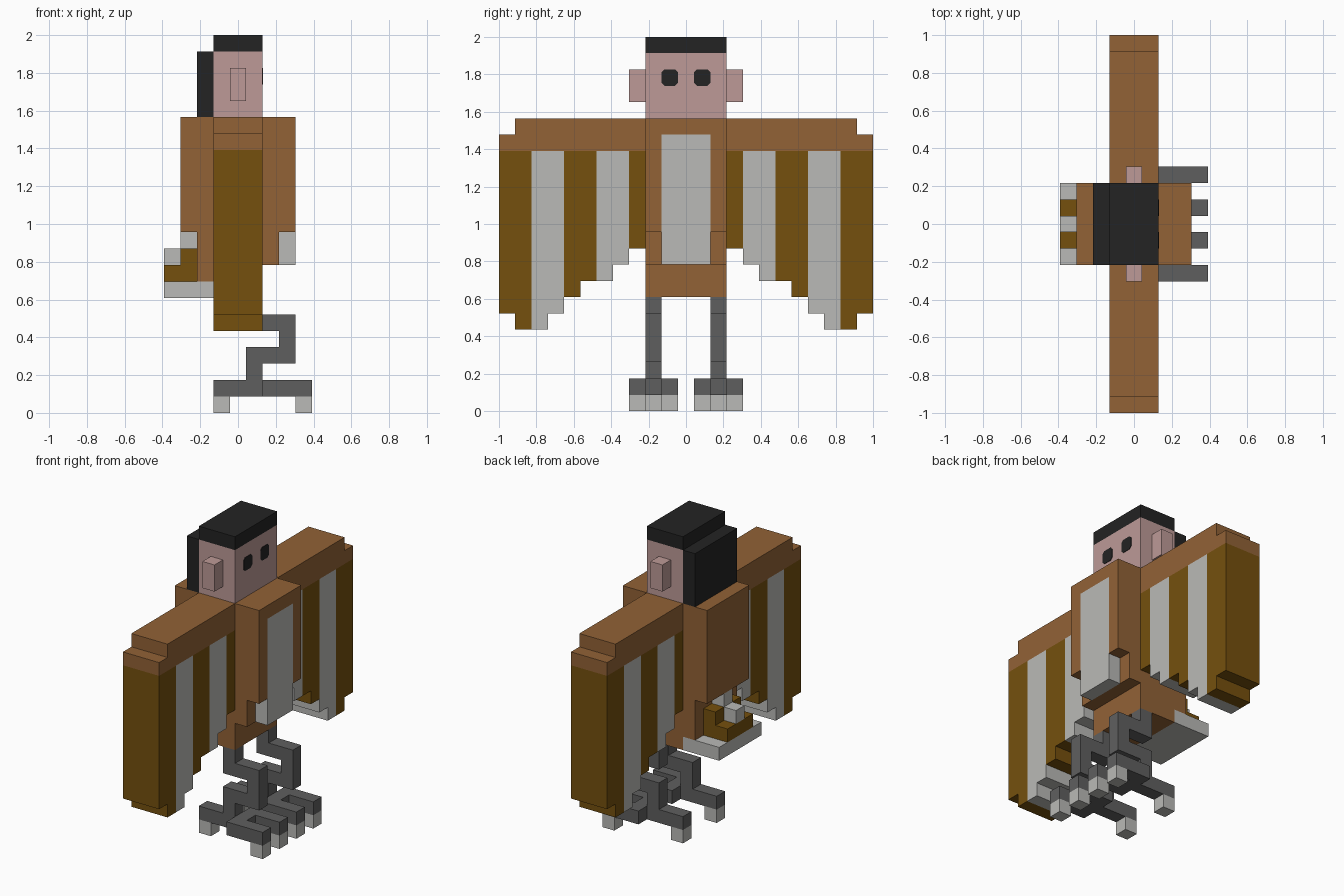
import bpy, bmesh
from mathutils import Vector

cube = bpy.data.objects.get("Cube")
if cube:
    bpy.data.objects.remove(cube, do_unlink=True)

U = 2 / 23  # size of one block


def lin(c):
    c /= 255
    return c / 12.92 if c <= 0.04045 else ((c + 0.055) / 1.055) ** 2.4


def material(name, rgb):
    col = (*[lin(c) for c in rgb], 1)
    m = bpy.data.materials.new(name)
    m.use_nodes = True
    m.diffuse_color = col
    bsdf = m.node_tree.nodes["Principled BSDF"]
    bsdf.inputs["Base Color"].default_value = col
    bsdf.inputs["Roughness"].default_value = 0.9
    return m


BROWN = material("brown_plumage", (146, 98, 54))
OLIVE = material("olive_feather", (117, 80, 13))
LIGHT = material("light_grey", (186, 186, 183))
DARK = material("dark_grey_leg", (95, 95, 95))
BLACK = material("black", (35, 35, 35))
SKIN = material("pink_skin", (189, 154, 151))


def blocks(name, mat, boxes, mirror=False):
    """Boxes given in block units as (x0, x1, y0, y1, z0, z1); mirror copies across y."""
    bm = bmesh.new()
    for x0, x1, y0, y1, z0, z1 in boxes:
        lo, hi = Vector((x0, y0, z0)) * U, Vector((x1, y1, z1)) * U
        for v in bmesh.ops.create_cube(bm, size=1)["verts"]:
            v.co = Vector([l + (c + 0.5) * (h - l) for l, h, c in zip(lo, hi, v.co)])
    return finish(name, mat, bm, mirror)


def finish(name, mat, bm, mirror):
    me = bpy.data.meshes.new(name)
    bm.to_mesh(me)
    bm.free()
    me.materials.append(mat)
    ob = bpy.data.objects.new(name, me)
    bpy.context.collection.objects.link(ob)
    if mirror:
        mod = ob.modifiers.new("Mirror", 'MIRROR')
        mod.use_axis = (False, True, False)
        mod.use_mirror_merge = False
    return ob


# Head, hair and ears
blocks("head", SKIN, [(-1.5, 1.5, -2.5, 2.5, 18, 22)])
blocks("hair", BLACK, [(-1.5, 1.5, -2.5, 2.5, 22, 23), (-2.5, -1.5, -2.5, 2.5, 18, 22)])
blocks("ears", SKIN, [(-0.5, 0.5, 2.5, 3.5, 19, 21)], mirror=True)

# Eyes: thin plates with clipped corners
bm = bmesh.new()
a, b = 0.5, 0.33
outline = [(a, -b), (a, b), (b, a), (-b, a), (-a, b), (-a, -b), (-b, -a), (b, -a)]
face = bm.faces.new([bm.verts.new(Vector((1.5, 1 + y, 20.5 + z)) * U) for y, z in outline])
top = bmesh.ops.extrude_face_region(bm, geom=[face])["geom"]
bmesh.ops.translate(bm, vec=(0.003, 0, 0), verts=[g for g in top if isinstance(g, bmesh.types.BMVert)])
bmesh.ops.recalc_face_normals(bm, faces=bm.faces)
finish("eyes", BLACK, bm, True)

# Torso with a stepped back and chest
blocks("torso", BROWN, [
    (-1.5, 1.5, -2.5, 2.5, 7, 18),
    (-2.5, -1.5, -2.5, 2.5, 8, 18),
    (-3.5, -2.5, -2.5, 2.5, 11, 18),
    (1.5, 2.5, -2.5, 2.5, 9, 18),
    (2.5, 3.5, -2.5, 2.5, 17, 18)])
blocks("chest_sides", BROWN, [(2.5, 3.5, 1.5, 2.5, 11, 17)], mirror=True)
blocks("belly", LIGHT, [(2.5, 3.5, -1.5, 1.5, 9, 17)])

# Tail: feather layers, narrower towards the top
blocks("tail_bottom", LIGHT, [(-4.5, -1.5, -2.5, 2.5, 7, 8)])
blocks("tail_middle", OLIVE, [(-4.5, -2.5, -1.5, 1.5, 8, 9), (-3.5, -2.5, -1.5, 1.5, 9, 10)])
blocks("tail_top", LIGHT, [(-4.5, -3.5, -0.5, 0.5, 9, 10), (-3.5, -2.5, -0.5, 0.5, 10, 11)])

# Wings: brown arm on top, striped feathers hanging below
blocks("wing_arms", BROWN, [(-1.5, 1.5, 2.5, 10.5, 16, 18), (-1.5, 1.5, 10.5, 11.5, 16, 17)], mirror=True)
feathers = {"olive": [], "light": []}
for i, bottom in enumerate([10, 9, 8, 8, 7, 6, 5, 5, 6]):
    stripe = "light" if ((i + 1) // 2) % 2 else "olive"
    feathers[stripe].append((-1.5, 1.5, 2.5 + i, 3.5 + i, bottom, 16))
blocks("wing_feathers_olive", OLIVE, feathers["olive"], mirror=True)
blocks("wing_feathers_light", LIGHT, feathers["light"], mirror=True)

# Legs: thigh, knee, shin and ankle
blocks("legs", DARK, [
    (0.5, 1.5, 1.5, 2.5, 5, 7),
    (1.5, 3.5, 1.5, 2.5, 5, 6),
    (2.5, 3.5, 1.5, 2.5, 3, 5),
    (0.5, 2.5, 1.5, 2.5, 3, 4),
    (0.5, 1.5, 1.5, 2.5, 2, 3)], mirror=True)

# Feet: back toe, crossbar and two front toes, each toe with a claw
toes = [(2.5, 4.5, y, y + 1, 1, 2) for y in (0.5, 2.5)]
blocks("feet", DARK, [(-1.5, 1.5, 1.5, 2.5, 1, 2), (1.5, 2.5, 0.5, 3.5, 1, 2)] + toes, mirror=True)
blocks("claws", LIGHT, [(x, x + 1, y, y + 1, 0, 1)
                        for x, y in ((-1.5, 1.5), (3.5, 0.5), (3.5, 2.5))], mirror=True)
